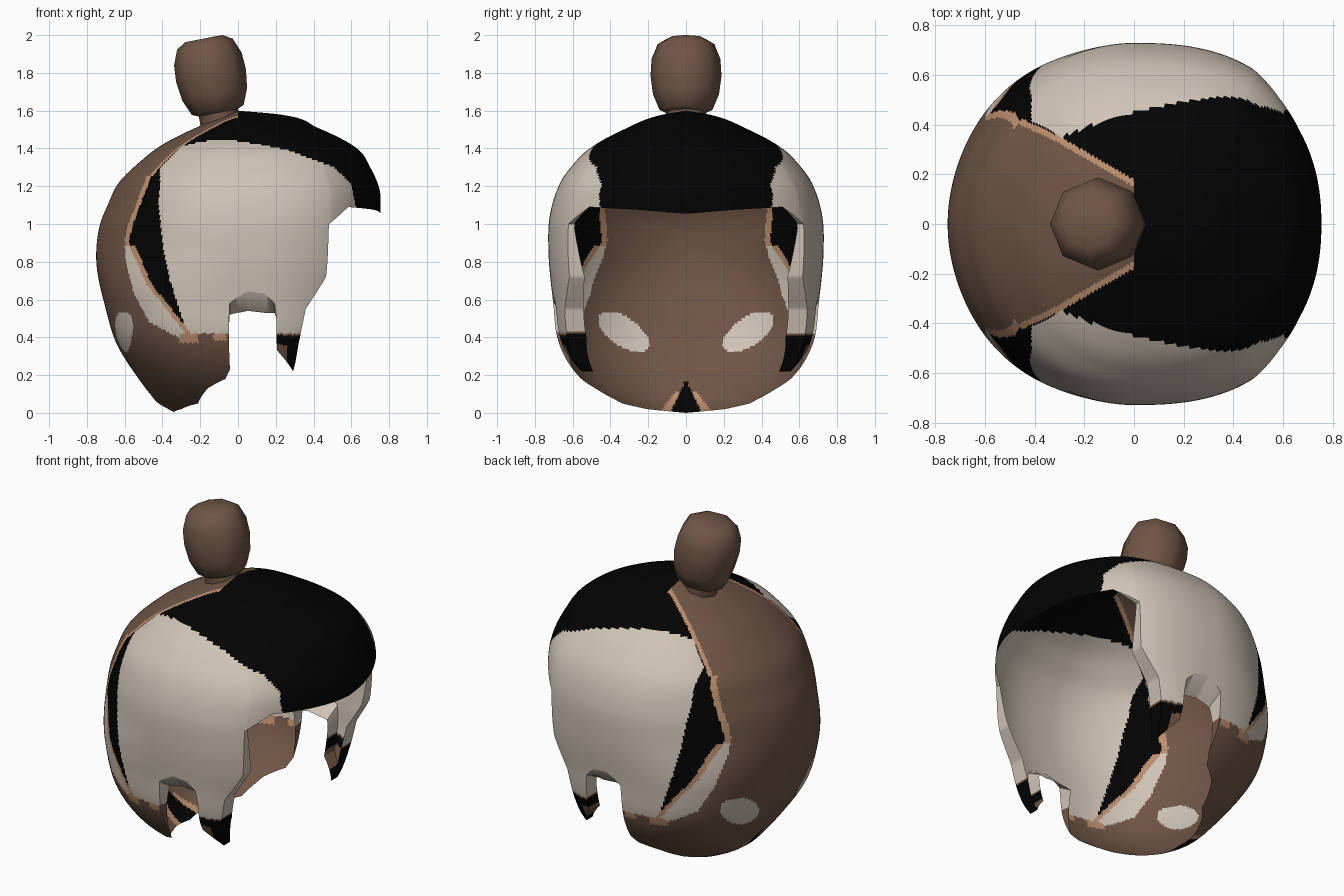
import bpy, bmesh, math
from mathutils import Matrix, Vector

if "Cube" in bpy.data.objects:
    bpy.data.objects.remove(bpy.data.objects["Cube"])


def material(name, rgb):
    m = bpy.data.materials.new(name)
    m.diffuse_color = (*rgb, 1)
    m.use_nodes = True
    m.node_tree.nodes["Principled BSDF"].inputs["Base Color"].default_value = m.diffuse_color
    return m


MATS = [material("brown", (0.160, 0.092, 0.061)),
        material("cream", (0.63, 0.546, 0.468)),
        material("black", (0.0008, 0.0008, 0.0008)),
        material("copper", (0.50, 0.27, 0.155))]
BROWN, CREAM, BLACK, COPPER = range(4)


def lerp(table, v, col=1):
    """Linear interpolation in a table sorted by its first column."""
    if v <= table[0][0]:
        return table[0][col]
    for p, q in zip(table, table[1:]):
        if v <= q[0]:
            return p[col] + (q[col] - p[col]) * (v - p[0]) / (q[0] - p[0])
    return table[-1][col]


def smooth(table, v):
    """Cubic interpolation in a table sorted by its first column."""
    i = max(k for k in range(len(table) - 1) if k == 0 or table[k][0] <= v)
    slope = [(q[1] - p[1]) / (q[0] - p[0]) for p, q in zip(table, table[1:])]
    m0 = (slope[max(i - 1, 0)] + slope[i]) / 2
    m1 = (slope[i] + slope[min(i + 1, len(slope) - 1)]) / 2
    (a, p), (b, q) = table[i], table[i + 1]
    h = b - a
    t = (v - a) / h
    return (p * (1 + 2 * t) * (1 - t) ** 2 + h * m0 * t * (1 - t) ** 2
            + q * t * t * (3 - 2 * t) + h * m1 * t * t * (t - 1))


# Shell cross-sections by height: back radius, front radius, half width, roundness at the back
BACK = [(0, .33), (.05, .42), (.1, .465), (.2, .54), (.36, .64), (.55, .70), (.8, .75), (1, .73),
        (1.1, .69), (1.22, .63), (1.32, .53), (1.42, .40), (1.52, .20), (1.58, .05), (1.6, 0)]
FRONT = [(0, .4), (.2, .59), (.4, .63), (.55, .68), (.72, .73), (1, .75), (1.1, .755),
         (1.18, .75), (1.3, .70), (1.4, .63), (1.51, .42), (1.58, .22), (1.6, 0)]
WIDTH = [(0, .30), (.05, .38), (.1, .46), (.2, .575), (.36, .67), (.6, .705), (.85, .728),
         (1.05, .72), (1.22, .665), (1.3, .61), (1.4, .51), (1.5, .33), (1.58, .12), (1.6, 0)]
ROUND = [(0, .95), (.3, .86), (.6, .86), (.9, 1.04), (1.3, 1), (1.6, 1)]
# The profiles sampled once for speed
FINE = [(k / 800, *(smooth(t, k / 800) for t in (BACK, FRONT, WIDTH, ROUND))) for k in range(1281)]

# Lower edge of the shell: angle from the face opening, height, lip inward, lip downward
EDGE = [(0, 1.055, 0, 0), (18, 1.075, 0, 0), (34, 1.085, 0, 0), (42.5, 1.09, 0, 0),
        (55.2, 1.0, .03, 0), (55.5, .72, .08, 0), (63.6, .55, .1, 0), (64, .4, .1, 0),
        (66.4, .22, .06, 0), (75.5, .33, .1, 0), (77, .5, .1, 0), (78.5, .58, .1, .05),
        (82.7, .63, .1, .1), (88, .64, .1, .1), (92.2, .58, .1, .06), (92.6, .4, .06, 0),
        (93, .23, 0, 0), (95.5, .18, 0, 0), (107, .13, 0, 0), (118.5, .05, 0, 0),
        (143, .02, 0, 0), (180, 0, 0, 0)]

# Borders of the colour areas
TOP_LINE = [(-.6, .46), (-.48, .41), (-.3, .325), (0, .15)]
BACK_LINE = [(.37, -.26), (.48, -.47), (.63, -.55), (.8, -.595), (.92, -.60), (1, -.58), (1.25, -.485)]
BAND_LINE = [(.43, -.27), (.68, -.47), (.92, -.574)]
SIDE_LINE = [(.42, -.27), (.7, -.36), (.9, -.4), (1.1, -.42), (1.3, -.41), (1.4, -.31)]
FRINGE_TOP = [(-.31, .345), (-.1, .425), (0, .45), (.2, .495), (.3, .505)]
FRINGE_SIDE = [(.27, 1.39), (.51, 1.3), (.6, 1.21), (.63, 1.05)]


def shell_point(angle, z):
    k = min(max(z, 0) * 800, 1279.999)
    i = int(k)
    back, front, width, p = (FINE[i][j] + (FINE[i + 1][j] - FINE[i][j]) * (k - i)
                             for j in (1, 2, 3, 4))
    c, s = math.cos(angle), math.sin(angle)
    if c > 0:
        p = .79 + .11 * min(1, max(0, (c - .58) / .3))
    r = front if c > 0 else -back
    return Vector((r * abs(c) ** p, math.copysign(width * abs(s) ** p, s), z))


def shell_colour(x, y, z):
    y = abs(y)
    # nape triangle
    if x < 0 and z < .18:
        if y < .07 * (.18 - z) / .15:
            return BLACK
        if z < .11 and y < .11 * (.18 - z) / .14:
            return COPPER
    # oval spots at the back
    if x < -.3:
        a, b = y - .33, z - .43
        u, v = a * .82 + b * .57, b * .82 - a * .57
        if (u / .155) ** 2 + (v / .075) ** 2 < 1:
            return CREAM
    # front prongs
    if z < .41 and x > .1:
        return BROWN if x < .26 and z < .36 else BLACK
    # lower bowl
    if z < .42:
        if z > .37 and -.31 < x < -.21:
            return COPPER
        if z > .385 and -.13 < x < -.06:
            return COPPER
        return CREAM if lerp(BACK_LINE, z) < x < -.3 and z > .37 else BROWN
    # crown
    if z > 1.25:
        if x < 0:
            d = y - lerp(TOP_LINE, x)
            if d < 0:
                return BROWN
            if d < .028:
                return COPPER
        if x < lerp(SIDE_LINE, z):
            return BLACK
        if x < .3:
            return BLACK if y < lerp(FRINGE_TOP, x) else CREAM
        return BLACK if z > lerp(FRINGE_SIDE, x) else CREAM
    # sides
    if x < lerp(BACK_LINE, z):
        return BROWN
    if z > .88:
        if x < lerp(BACK_LINE, z) + .025:
            return COPPER
    else:
        d = x - lerp(BAND_LINE, z)
        if d < -.014:
            return CREAM
        if d < .014:
            return COPPER
    if x < lerp(SIDE_LINE, z):
        return BLACK
    return BLACK if x > .5 and z > lerp(FRINGE_SIDE, x) else CREAM


def finish(bm, name, angle):
    me = bpy.data.meshes.new(name)
    bm.to_mesh(me)
    bm.free()
    for m in MATS:
        me.materials.append(m)
    ob = bpy.data.objects.new(name, me)
    bpy.context.collection.objects.link(ob)
    bpy.ops.object.select_all(action='DESELECT')
    ob.select_set(True)
    bpy.context.view_layer.objects.active = ob
    bpy.ops.object.shade_smooth_by_angle(angle=math.radians(angle))


# Hair shell: columns run from the crown down to the cut edge, with a lip round the cheeks
half = []
for e0, e1 in zip(EDGE, EDGE[1:]):
    n = max(1, math.ceil(max(math.radians(e1[0] - e0[0]) * .7, abs(e1[1] - e0[1])) / .0105))
    half += [[a + (b - a) * i / n for a, b in zip(e0, e1)] for i in range(n)]
half.append(list(EDGE[-1]))
last = len(half) - 1
columns = [(1, i) for i in range(last + 1)] + [(-1, i) for i in range(last - 1, 0, -1)]
UPPER, LOWER = 60, 80
bm = bmesh.new()
crown = bm.verts.new((0, 0, 1.6))
grid, lips = [], []
for side, i in columns:
    a, zb, inward, down = half[i]
    # level rows down to z = 1.1, then rows easing into the cut edge
    heights = [1.1 + .5 * math.cos(math.pi / 2 * r / UPPER) for r in range(1, UPPER + 1)]
    heights += [1.1 + (zb - 1.1) * r / LOWER for r in range(1, LOWER + 1)]
    line = []
    for z in heights:
        t = min(1, (1.6 - z) / .48)
        angle = 180 * i / last * (1 - t) + a * t
        line.append(bm.verts.new(shell_point(side * math.radians(angle), z)))
    grid.append(line)
    lips.append(bm.verts.new(line[-1].co - Vector((0, side * inward, down))) if inward else None)
for i, left in enumerate(grid):
    right = grid[(i + 1) % len(grid)]
    bm.faces.new((crown, left[0], right[0]))
    for r in range(UPPER + LOWER - 1):
        bm.faces.new((left[r], left[r + 1], right[r + 1], right[r]))
for f in bm.faces:
    f.material_index = shell_colour(*f.calc_center_median())
for i in range(len(grid)):
    j = (i + 1) % len(grid)
    if lips[i] and lips[j]:
        f = bm.faces.new((grid[i][-1], lips[i], lips[j], grid[j][-1]))
        f.material_index = shell_colour(*grid[i][-1].co)
finish(bm, "hair_shell", 45)

# Eight-sided top knot, leaning to the back
KNOT = [(.105, 0), (.105, .05), (.14, .065), (.175, .15), (.188, .25), (.182, .34), (.15, .42),
        (.1, .45)]
bm = bmesh.new()
rings = [[bm.verts.new((r * math.cos(k * math.pi / 4), r * math.sin(k * math.pi / 4), s))
          for k in range(8)] for r, s in KNOT]
for lo, hi in zip(rings, rings[1:]):
    for k in range(8):
        bm.faces.new((lo[k], lo[(k + 1) % 8], hi[(k + 1) % 8], hi[k]))
bm.faces.new(rings[-1])
bm.faces.new(rings[0][::-1])
bm.transform(Matrix.Translation((-.095, 0, 1.54)) @ Matrix.Rotation(math.radians(-11), 4, 'Y'))
finish(bm, "top_knot", 46)
